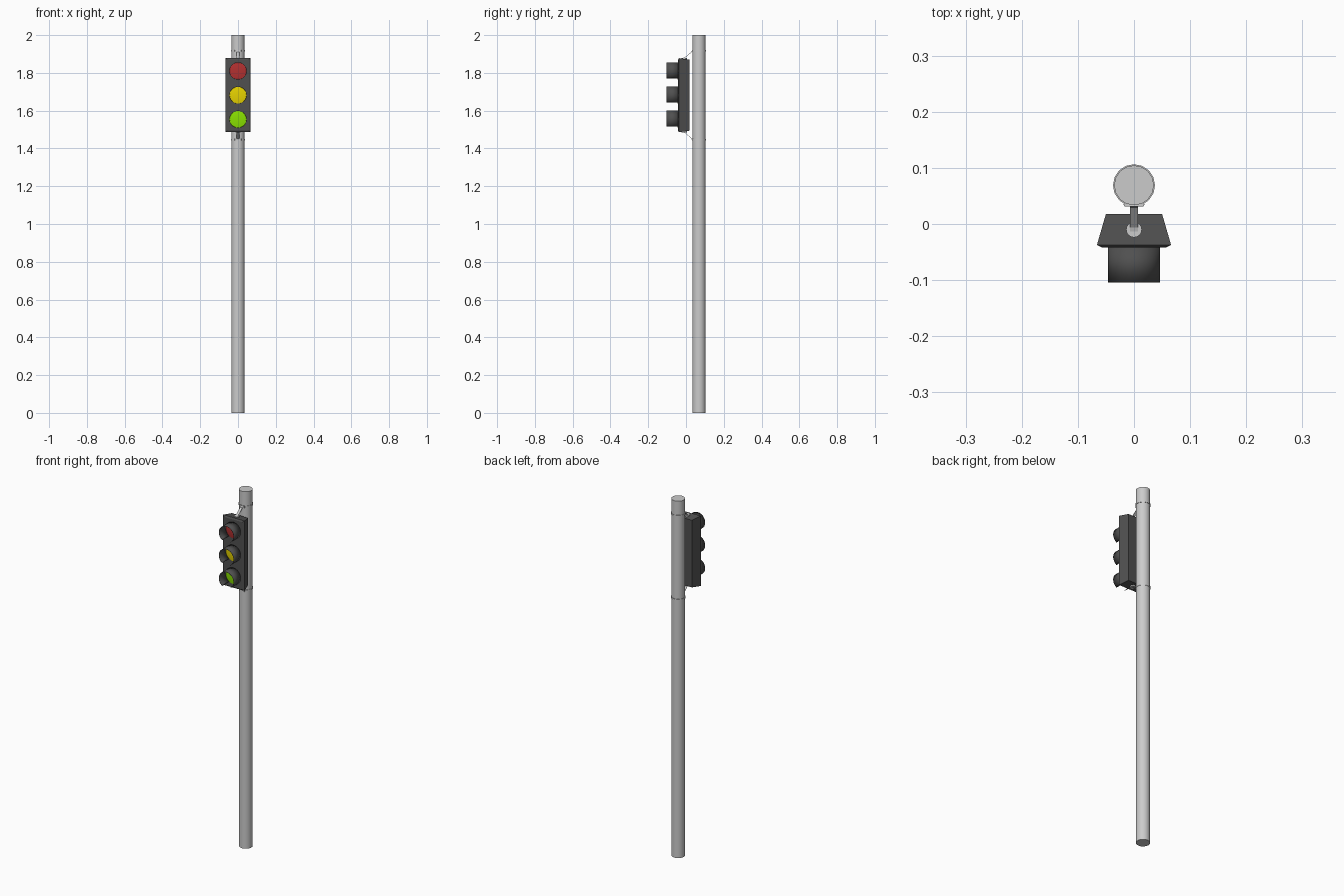
import bpy, bmesh, math

if "Cube" in bpy.data.objects:
    bpy.data.objects.remove(bpy.data.objects["Cube"])

MID_Z = 1.682          # signal head centre height
POLE_Y = 0.069


def material(name, rgb):
    m = bpy.data.materials.new(name)
    m.diffuse_color = (*rgb, 1)
    m.use_nodes = True
    m.node_tree.nodes["Principled BSDF"].inputs["Base Color"].default_value = m.diffuse_color
    return m


def make(name, verts, faces, mat=None, smooth=None, thick=0):
    me = bpy.data.meshes.new(name)
    me.from_pydata(verts, [], faces)
    bm = bmesh.new()
    bm.from_mesh(me)
    bmesh.ops.recalc_face_normals(bm, faces=bm.faces)
    bm.to_mesh(me)
    bm.free()
    ob = bpy.data.objects.new(name, me)
    bpy.context.collection.objects.link(ob)
    if mat:
        me.materials.append(mat)
    if thick:
        mod = ob.modifiers.new("thickness", 'SOLIDIFY')
        mod.thickness = thick
        mod.offset = 0
    if smooth:
        bpy.ops.object.select_all(action='DESELECT')
        ob.select_set(True)
        bpy.context.view_layer.objects.active = ob
        bpy.ops.object.shade_smooth_by_angle(angle=math.radians(smooth))
    return ob


def loft(name, rings, **kw):
    """Closed rings of equal length joined in order, with capped ends."""
    n = len(rings[0])
    verts = [p for r in rings for p in r]
    faces = [(k * n + i, k * n + (i + 1) % n, (k + 1) * n + (i + 1) % n, (k + 1) * n + i)
             for k in range(len(rings) - 1) for i in range(n)]
    faces += [tuple(range(n)), tuple(range(len(verts) - n, len(verts)))]
    return make(name, verts, faces, **kw)


def circle(r, y, z, n=16):
    return [(r * math.cos(2 * math.pi * i / n), y + r * math.sin(2 * math.pi * i / n), z)
            for i in range(n)]


def facing_circle(r, y, z, n=32):
    return [(r * math.cos(2 * math.pi * i / n), y, z + r * math.sin(2 * math.pi * i / n))
            for i in range(n)]


def rect(hw, hz, y):
    return [(-hw, y, MID_Z - hz), (hw, y, MID_Z - hz), (hw, y, MID_Z + hz), (-hw, y, MID_Z + hz)]


dark = material("dark_grey", (0.08, 0.08, 0.08))
lights = [("red", (0.45, 0.03, 0.03)), ("yellow", (0.8, 0.65, 0.0)), ("green", (0.25, 0.75, 0.0))]

# Pole
loft("pole", [circle(0.0355, POLE_Y, 0), circle(0.0355, POLE_Y, 2)], smooth=30)

# Tapered housing with a chamfered front lip
loft("housing", [rect(0.050, 0.188, 0.018), rect(0.066, 0.196, -0.037),
                 rect(0.063, 0.194, -0.039), rect(0.057, 0.188, -0.042)], mat=dark)

# Lenses and open-bottomed visors
for k, (name, rgb) in enumerate(lights):
    z = MID_Z + 0.128 * (1 - k)
    loft(name + "_lens", [facing_circle(0.045, -0.041, z), facing_circle(0.044, -0.044, z),
                          facing_circle(0.030, -0.046, z), facing_circle(0.012, -0.047, z)],
         mat=material(name, rgb), smooth=30)
    n, gap = 28, math.radians(33)
    arc = [-math.pi / 2 + gap + (2 * math.pi - 2 * gap) * i / n for i in range(n + 1)]
    verts = [(0.0455 * math.cos(a), y, z + 0.0455 * math.sin(a)) for y in (-0.040, -0.104) for a in arc]
    faces = [(i, i + 1, n + 2 + i, n + 1 + i) for i in range(n)]
    make(name + "_visor", verts, faces, mat=dark, smooth=30, thick=0.0015)

# Brackets and pole clamps, mirrored above and below the housing
for side, s in (("upper", 1), ("lower", -1)):
    def h(d):
        return MID_Z + s * d

    # Round mounting washer on the housing
    loft(side + "_washer", [circle(0.014, -0.010, h(0.188)), circle(0.014, -0.010, h(0.198))], smooth=30)
    # Slanted flat arm ending in a short upright tab
    path = [(-0.013, 0.197), (-0.006, 0.199), (0.030, 0.229), (0.033, 0.240)]
    verts = [(x, y, h(d)) for y, d in path for x in (-0.007, 0.007)]
    faces = [(2 * i, 2 * i + 1, 2 * i + 3, 2 * i + 2) for i in range(len(path) - 1)]
    make(side + "_arm", verts, faces, thick=0.002)
    # Clamp pad against the pole
    pad = [(-0.019, 0.036), (0.019, 0.036), (0.017, 0.031), (-0.017, 0.031)]
    loft(side + "_clamp_pad", [[(x, y, h(d)) for x, y in pad] for d in (0.230, 0.240)])
    # Strap around the pole
    loft(side + "_strap", [circle(0.0375, POLE_Y, h(0.231)), circle(0.0375, POLE_Y, h(0.239))], smooth=30)
